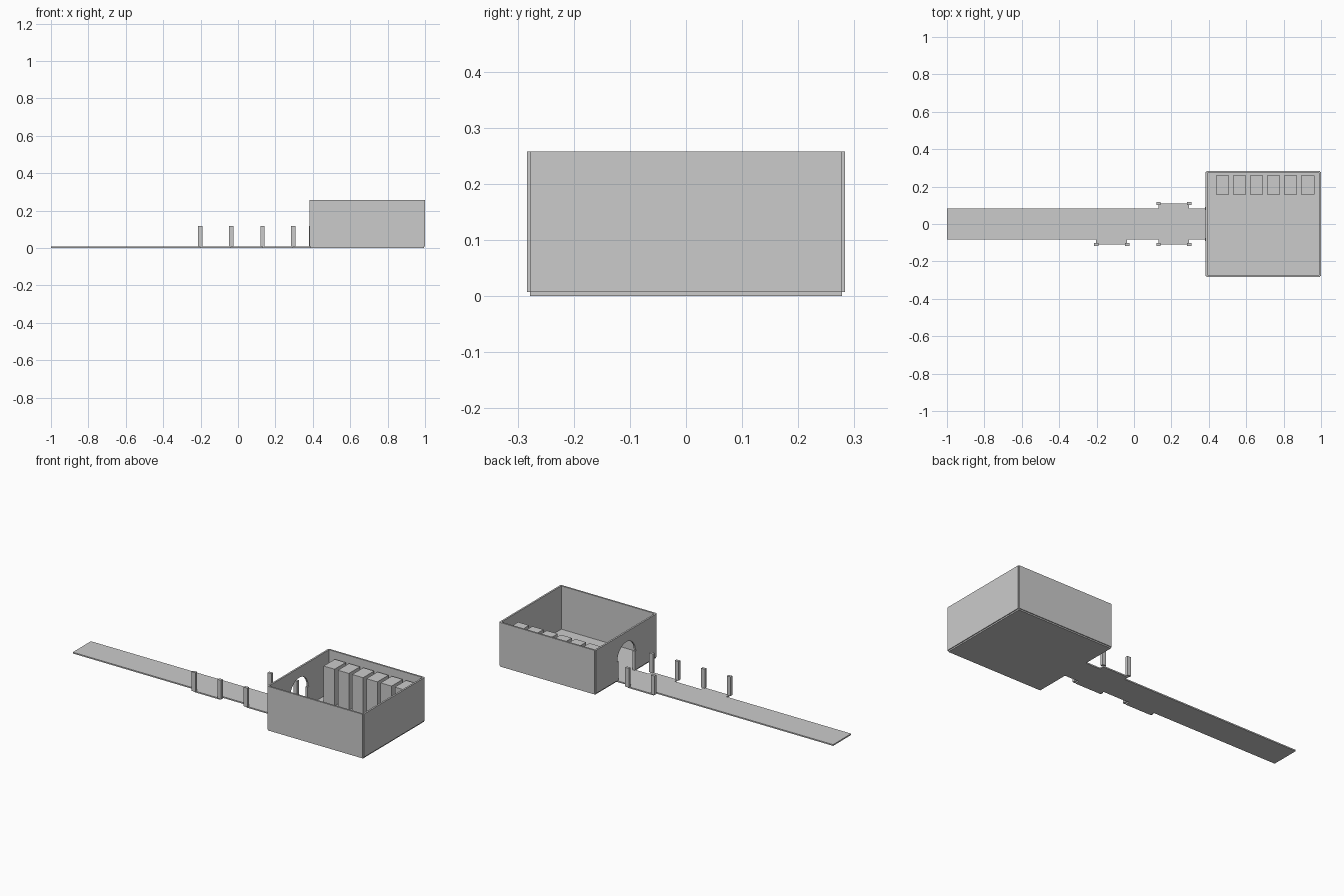
import bpy, bmesh, math
from mathutils import Vector

if "Cube" in bpy.data.objects:
    bpy.data.objects.remove(bpy.data.objects["Cube"])


def prism(name, points, offset):
    """Solid from a planar outline extruded along offset."""
    bm = bmesh.new()
    face = bm.faces.new([bm.verts.new(p) for p in points])
    res = bmesh.ops.extrude_face_region(bm, geom=[face])
    verts = [g for g in res["geom"] if isinstance(g, bmesh.types.BMVert)]
    bmesh.ops.translate(bm, vec=Vector(offset), verts=verts)
    bmesh.ops.recalc_face_normals(bm, faces=bm.faces)
    mesh = bpy.data.meshes.new(name)
    bm.to_mesh(mesh)
    bm.free()
    ob = bpy.data.objects.new(name, mesh)
    bpy.context.collection.objects.link(ob)
    return ob


def box(name, x0, x1, y0, y1, z0, z1):
    return prism(name, [(x0, y0, z0), (x1, y0, z0), (x1, y1, z0), (x0, y1, z0)],
                 (0, 0, z1 - z0))


FLOOR = 0.0075          # slab thickness
TOP = 0.258             # wall top
HALF = 0.083            # corridor half width
X0, X1, Y = 0.387, 0.995, 0.278   # room floor limits
T = 0.005               # half wall thickness
POST_TOP = 0.118

# Corridor floor, one outline including the three shallow side bays
bay = -0.110
outline = [(-1, -HALF)]
for a, b in ((-0.202, -0.037), (0.131, 0.295)):
    outline += [(a, -HALF), (a, bay), (b, bay), (b, -HALF)]
outline += [(X0, -HALF), (X0, HALF), (0.295, HALF), (0.295, -bay),
            (0.131, -bay), (0.131, HALF), (-1, HALF)]
prism("corridor_floor", [(x, y, 0) for x, y in outline], (0, 0, FLOOR))

# Posts at the corners of each bay
for a, side in ((-0.202, -1), (-0.037, -1), (0.131, -1), (0.295, -1),
                (0.131, 1), (0.295, 1)):
    y = 0.110 * side
    box("bay_post", a - 0.012, a + 0.012, y - 0.008, y + 0.008, FLOOR, POST_TOP)

# Room floor and three plain walls
box("room_floor", X0, X1, -Y, Y, 0, FLOOR)
for side, label in ((-1, "front_wall"), (1, "back_wall")):
    box(label, X0, X1, side * Y - T, side * Y + T, FLOOR, TOP)
box("right_wall", X1 - T, X1 + T, -Y, Y, FLOOR, TOP)

# Entrance wall with a round-headed doorway
N = 16
arch = [(HALF * math.cos(math.pi * i / N), POST_TOP + HALF * math.sin(math.pi * i / N))
        for i in range(N + 1)]
profile = [(-Y, FLOOR), (-Y, TOP), (Y, TOP), (Y, FLOOR), (HALF, FLOOR)]
profile += arch + [(-HALF, FLOOR)]
prism("entrance_wall", [(X0 - T, y, z) for y, z in profile], (2 * T, 0, 0))

# Door jambs
for side in (-1, 1):
    box("door_jamb", X0 - 0.007, X0 + 0.007, side * HALF - 0.009, side * HALF + 0.009,
        FLOOR, POST_TOP)

# Row of six cabinets along the back wall
for i in range(6):
    x = 0.438 + i * 0.0912
    box("cabinet", x, x + 0.07, 0.158, 0.26, FLOOR, 0.22)
